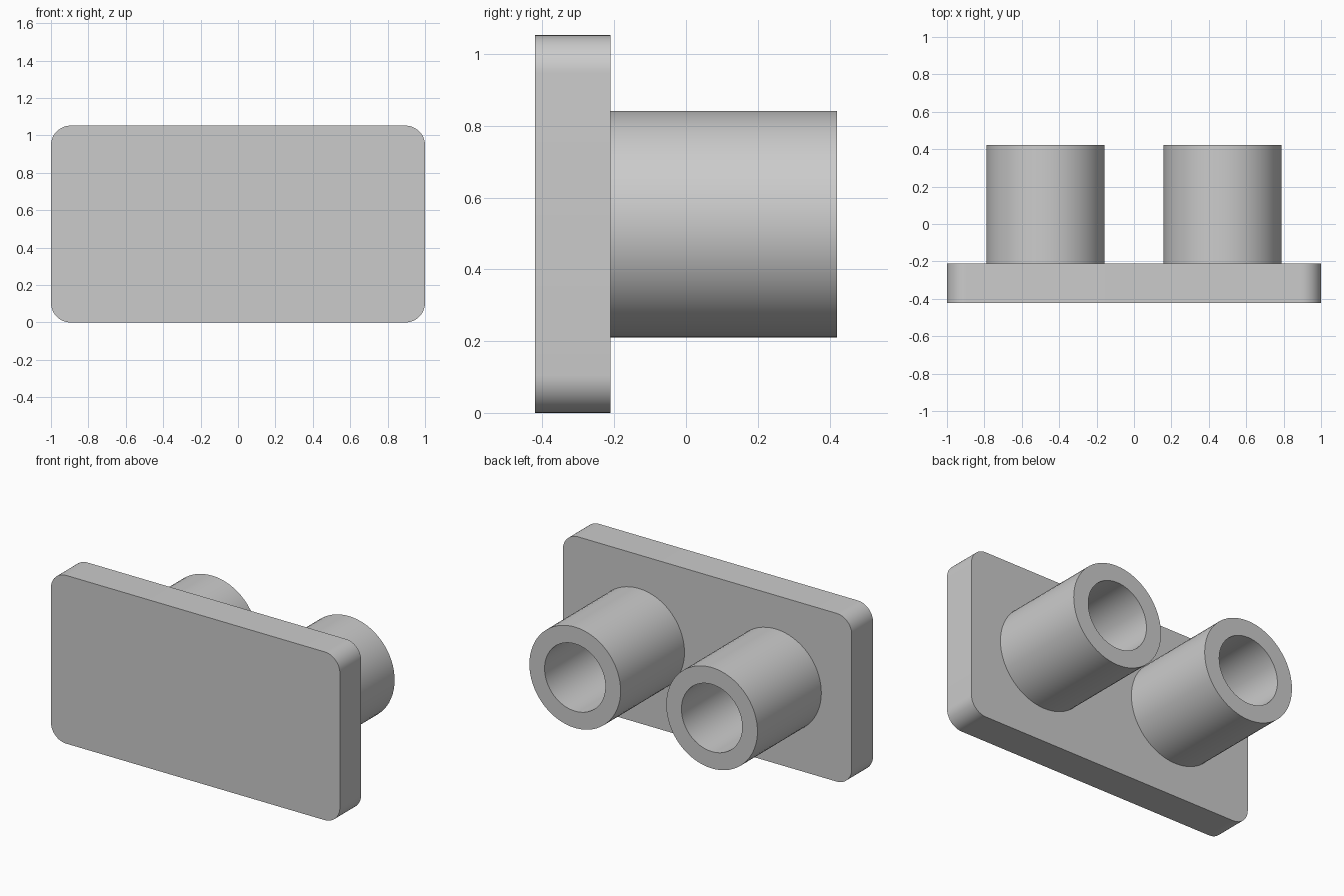
import bpy
import bmesh
from math import cos, sin, pi, radians

if "Cube" in bpy.data.objects:
    bpy.data.objects.remove(bpy.data.objects["Cube"])

U = 2 / 19                       # plate is 19 modules wide
WIDTH, HEIGHT, CORNER = 19 * U, 10 * U, U
FRONT, BACK, END = -4 * U, -2 * U, 4 * U
OUTER, INNER = 3 * U, 2 * U

grey = bpy.data.materials.new("plain grey")
grey.use_nodes = True
colour = (0.6, 0.6, 0.6, 1)
grey.diffuse_color = colour
grey.node_tree.nodes["Principled BSDF"].inputs["Base Color"].default_value = colour


def finish(name, bm):
    bmesh.ops.recalc_face_normals(bm, faces=bm.faces)
    mesh = bpy.data.meshes.new(name)
    bm.to_mesh(mesh)
    bm.free()
    mesh.materials.append(grey)
    obj = bpy.data.objects.new(name, mesh)
    bpy.context.collection.objects.link(obj)
    bpy.ops.object.select_all(action='DESELECT')
    obj.select_set(True)
    bpy.context.view_layer.objects.active = obj
    bpy.ops.object.shade_smooth_by_angle(angle=radians(30))
    return obj


# Plate: rounded rectangle pushed back to its thickness
def rounded_plate(name, steps=12):
    bm = bmesh.new()
    outline = []
    for corner, (sx, sz) in enumerate([(1, 1), (-1, 1), (-1, -1), (1, -1)]):
        cx = sx * (WIDTH / 2 - CORNER)
        cz = HEIGHT / 2 + sz * (HEIGHT / 2 - CORNER)
        for i in range(steps + 1):
            a = (corner + i / steps) * pi / 2
            outline.append(bm.verts.new((cx + CORNER * cos(a), FRONT, cz + CORNER * sin(a))))
    face = bm.faces.new(outline)
    moved = bmesh.ops.extrude_face_region(bm, geom=[face], use_keep_orig=True)["geom"]
    verts = [v for v in moved if isinstance(v, bmesh.types.BMVert)]
    bmesh.ops.translate(bm, verts=verts, vec=(0, BACK - FRONT, 0))
    return finish(name, bm)


# Tube: open-ended sleeve standing on the back of the plate
def tube(name, x, sides=64):
    bm = bmesh.new()
    profile = [(OUTER, BACK), (OUTER, END), (INNER, END), (INNER, BACK)]
    rings = [[bm.verts.new((x + r * cos(2 * pi * i / sides), y,
                            HEIGHT / 2 + r * sin(2 * pi * i / sides)))
              for i in range(sides)] for r, y in profile]
    for a, b in zip(rings, rings[1:]):
        for i in range(sides):
            j = (i + 1) % sides
            bm.faces.new((a[i], a[j], b[j], b[i]))
    # Outward normals are fixed by closing the ring against the plate
    for i in range(sides):
        j = (i + 1) % sides
        bm.faces.new((rings[-1][i], rings[-1][j], rings[0][j], rings[0][i]))
    return finish(name, bm)


rounded_plate("plate")
for side, sign in (("left", 1), ("right", -1)):
    tube(side + "_tube", sign * 4.5 * U)
